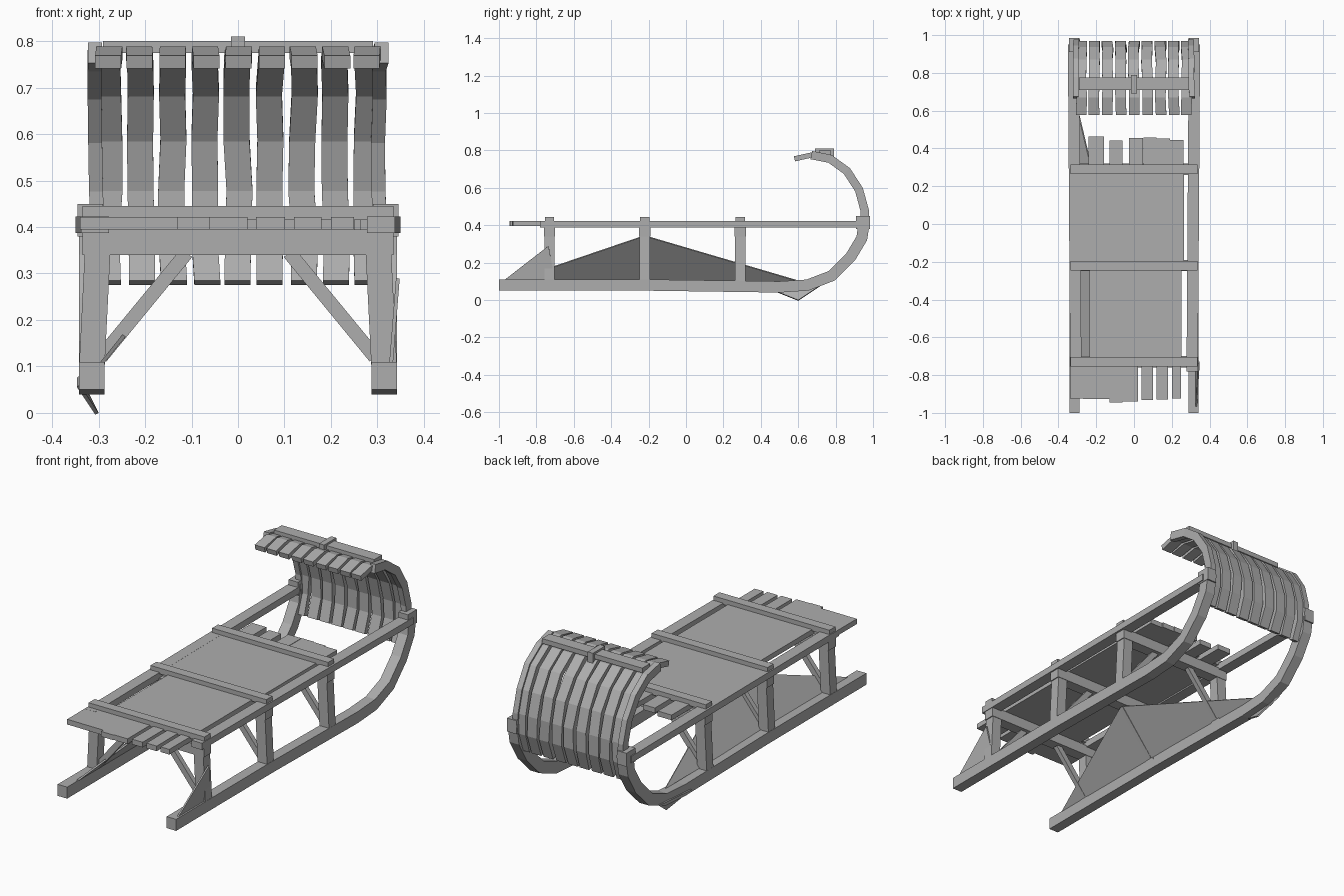
import bpy, bmesh, math, random
from mathutils import Vector

random.seed(4)
if "Cube" in bpy.data.objects:
    bpy.data.objects.remove(bpy.data.objects["Cube"], do_unlink=True)

grey = bpy.data.materials.new("grey_wood")
grey.use_nodes = True
grey.diffuse_color = (0.42, 0.42, 0.42, 1)
grey.node_tree.nodes["Principled BSDF"].inputs["Base Color"].default_value = (0.42, 0.42, 0.42, 1)


def finish(name, bm):
    bmesh.ops.recalc_face_normals(bm, faces=bm.faces)
    mesh = bpy.data.meshes.new(name)
    bm.to_mesh(mesh)
    bm.free()
    mesh.materials.append(grey)
    obj = bpy.data.objects.new(name, mesh)
    bpy.context.collection.objects.link(obj)
    return obj


def box(name, x, y, z):
    """Box from (low, high) ranges."""
    bm = bmesh.new()
    bmesh.ops.create_cube(bm, size=1)
    for v in bm.verts:
        v.co = [r[0] if c < 0 else r[1] for c, r in zip(v.co, (x, y, z))]
    return finish(name, bm)


def ribbon(name, path, x, width, depth, twist=0.0):
    """Rectangular strip following a (y, z) path, with hand-cut wobble."""
    bm = bmesh.new()
    rings = []
    pts = [Vector(p) for p in path]
    for i, p in enumerate(pts):
        t = (pts[min(i + 1, len(pts) - 1)] - pts[max(i - 1, 0)]).normalized()
        n = Vector((-t.y, t.x)) * depth / 2
        cx = x + random.uniform(-twist, twist)
        rings.append([bm.verts.new((cx + sx * width / 2, p.x + s * n.x, p.y + s * n.y))
                      for sx, s in ((-1, -1), (1, -1), (1, 1), (-1, 1))])
    for a, b in zip(rings, rings[1:]):
        for k in range(4):
            bm.faces.new((a[k], a[(k + 1) % 4], b[(k + 1) % 4], b[k]))
    bm.faces.new(rings[0])
    bm.faces.new(rings[-1])
    return finish(name, bm)


def bar(name, p, q, w, h):
    """Straight square bar between two points."""
    p, q = Vector(p), Vector(q)
    d = q - p
    bm = bmesh.new()
    bmesh.ops.create_cube(bm, size=1)
    rot = d.to_track_quat('Z', 'Y')
    for v in bm.verts:
        v.co = (p + q) / 2 + rot @ Vector((v.co.x * w, v.co.y * h, v.co.z * d.length))
    return finish(name, bm)


def plate(name, pts, thick=0.008):
    bm = bmesh.new()
    face = bm.faces.new([bm.verts.new(p) for p in pts])
    face.normal_update()
    n = face.normal * thick
    top = bmesh.ops.extrude_face_region(bm, geom=[face])["geom"]
    bmesh.ops.translate(bm, vec=n, verts=[g for g in top if isinstance(g, bmesh.types.BMVert)])
    return finish(name, bm)


LEGS = {"front": -0.73, "middle": -0.22, "rear": 0.29}
RUNNER = [(-1, 0.08), (-0.2, 0.08), (0.5, 0.07), (0.65, 0.08), (0.78, 0.13),
          (0.88, 0.23), (0.94, 0.33), (0.955, 0.43)]
CURL = [(0.92, 0.28), (0.955, 0.38), (0.955, 0.48), (0.925, 0.59),
        (0.86, 0.69), (0.77, 0.755), (0.67, 0.775), (0.58, 0.755)]

# Runners, rails, legs and braces on both sides
for side, s in (("left", 1), ("right", -1)):
    ribbon(side + "_runner", RUNNER, s * 0.315, 0.055, 0.06)
    bar(side + "_rail", (s * 0.308, -0.78, 0.405), (s * 0.32, 0.95, 0.405), 0.06, 0.035)
    box(side + "_rail_joint", sorted((s * 0.29, s * 0.345)), (0.91, 0.985), (0.38, 0.45))
    for where, y in LEGS.items():
        bar(f"{side}_{where}_leg", (s * 0.315, y, 0.09), (s * 0.3, y, 0.39), 0.055, 0.055)
        bar(f"{side}_{where}_brace", (s * 0.295, y, 0.12), (s * 0.11, y, 0.345), 0.025, 0.03)

# Beams under and over the seat at each pair of legs
for where, y in LEGS.items():
    box(where + "_lower_beam", (-0.335, 0.335), (y - 0.03, y + 0.03), (0.34, 0.395))
    box(where + "_upper_beam", (-0.335, 0.335), (y - 0.025, y + 0.025), (0.415, 0.445))

# Seat boards between the beams
SEAT_Z = (0.395, 0.422)
box("front_seat_board", (-0.235, 0.252), (-0.73, -0.22), SEAT_Z)
box("rear_seat_board", (-0.3, 0.265), (-0.22, 0.29), SEAT_Z)

# Slat ends overhanging the front and rear of the seat
for i, (x, w) in enumerate([(-0.305, 0.07), (-0.235, 0.07), (-0.165, 0.07), (-0.095, 0.07),
                            (-0.02, 0.08), (0.07, 0.062), (0.15, 0.06), (0.225, 0.05)]):
    end = -0.94 + random.uniform(-0.01, 0.02)
    box(f"front_slat_end_{i}", (x - w / 2, x + w / 2), (end, -0.72), SEAT_Z)
for i, (x, w) in enumerate([(-0.2, 0.08), (-0.095, 0.07), (0.01, 0.075), (0.085, 0.07),
                            (0.155, 0.07), (0.225, 0.075)]):
    box(f"rear_slat_end_{i}", (x - w / 2, x + w / 2),
        (0.28, 0.46 + random.uniform(-0.02, 0.005)), SEAT_Z)

# Curled slats with their tie bar
for i in range(9):
    ribbon(f"curl_slat_{i}", CURL, (i - 4) * 0.07, 0.056, 0.028, 0.004)
for i, s in enumerate((-1, 1)):
    ribbon(f"curl_edge_{i}", CURL[1:-1], s * 0.305, 0.03, 0.045, 0.004)
box("curl_tie_bar", (-0.29, 0.29), (0.71, 0.775), (0.775, 0.8))
box("curl_tie_knot", (-0.015, 0.015), (0.69, 0.79), (0.755, 0.81))

# Slanted side panel and small gussets
plate("right_side_panel", [(-0.3, -0.93, 0.105), (-0.3, 0.6, 0.105), (-0.11, -0.2, 0.34), (-0.11, -0.24, 0.34)])
plate("left_front_gusset", [(0.325, -0.98, 0.1), (0.325, -0.7, 0.1), (0.34, -0.735, 0.29)])
plate("right_runner_splinter", [(-0.34, 0.45, 0.06), (-0.34, 0.72, 0.08), (-0.3, 0.6, 0.0)])
